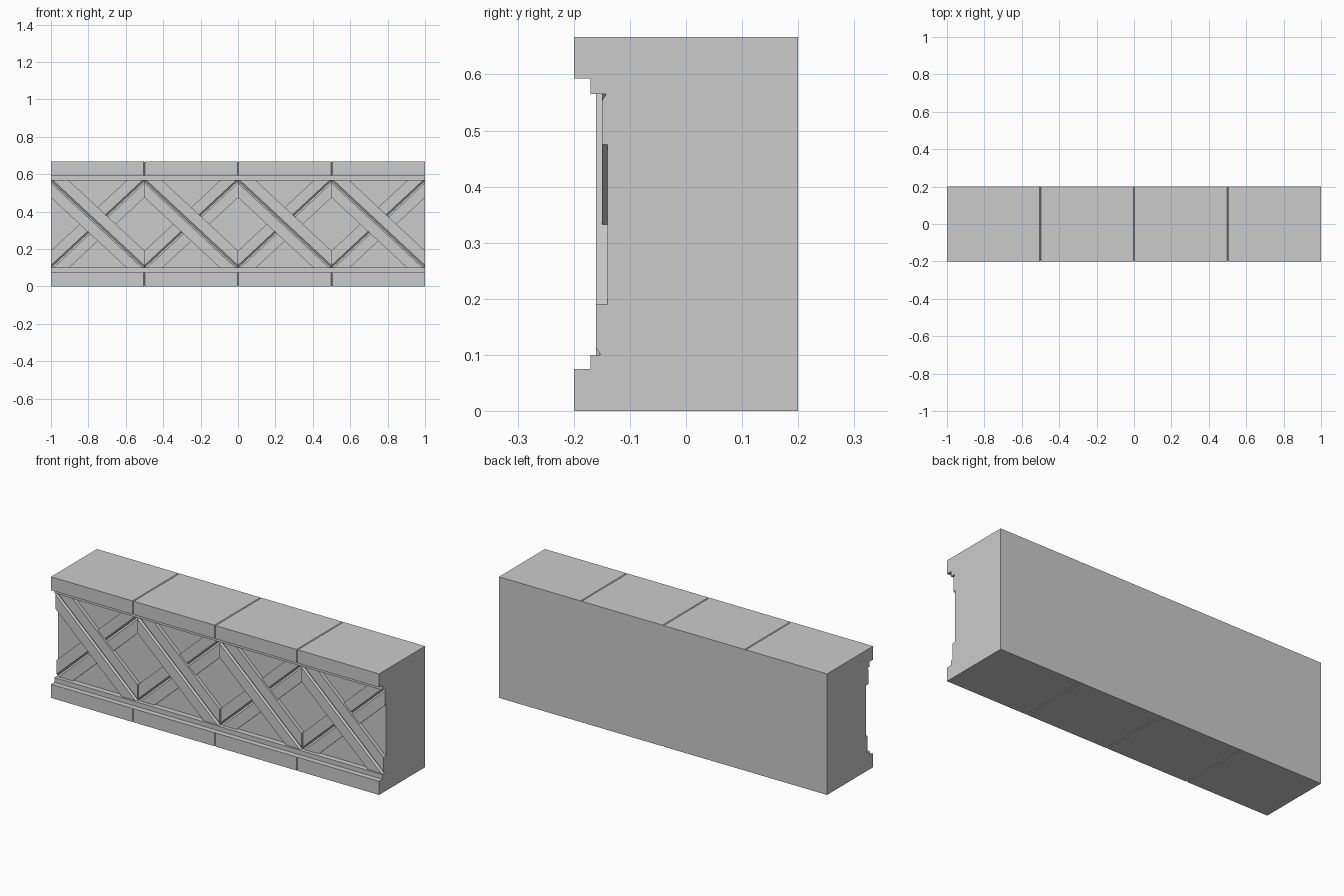
import bpy, bmesh
from mathutils import Vector

if "Cube" in bpy.data.objects:
    bpy.data.objects.remove(bpy.data.objects["Cube"])

CELL, H = 0.5, 0.667
Z0, Z1 = 0.10, 0.565          # lattice band bottom and top
PANEL_Y = -0.14


def finish(bm, name):
    bmesh.ops.recalc_face_normals(bm, faces=bm.faces)
    mesh = bpy.data.meshes.new(name)
    bm.to_mesh(mesh)
    bm.free()
    obj = bpy.data.objects.new(name, mesh)
    bpy.context.collection.objects.link(obj)
    return obj


def prism(points, direction):
    """Face through points, extruded along direction."""
    bm = bmesh.new()
    face = bm.faces.new([bm.verts.new(p) for p in points])
    ext = bmesh.ops.extrude_face_region(bm, geom=[face], use_keep_orig=True)
    verts = [g for g in ext['geom'] if isinstance(g, bmesh.types.BMVert)]
    bmesh.ops.translate(bm, verts=verts, vec=direction)
    bmesh.ops.recalc_face_normals(bm, faces=bm.faces)
    return bm


# Stone block: stepped rails at top and bottom, recessed panel between
PROFILE = [(0.2, 0), (-0.2, 0), (-0.2, 0.075), (-0.17, 0.075), (-0.17, Z0),
           (PANEL_Y, Z0), (PANEL_Y, Z1), (-0.17, Z1), (-0.17, 0.593),
           (-0.2, 0.593), (-0.2, H), (0.2, H)]


def block(x0, name):
    bm = prism([(x0, y, z) for y, z in PROFILE], Vector((CELL, 0, 0)))
    # Small chamfers make the seams between neighbouring blocks
    seams = []
    for e in bm.edges:
        a, b = e.verts[0].co, e.verts[1].co
        mid = (a + b) / 2
        if abs(a.x - b.x) < 1e-5 and abs(mid.x) < 0.99:
            if mid.z < 0.001 or mid.z > H - 0.001 or mid.y < -0.199:
                seams.append(e)
    bmesh.ops.bevel(bm, geom=seams, offset=0.004, offset_type='OFFSET',
                    segments=1, profile=0.5, affect='EDGES')
    finish(bm, name)


# Lattice strap: grooved diagonal bar trimmed to its cell
def strap(x0, rising, front_y, name):
    x1 = x0 + CELL
    za, zb = (Z0, Z1) if rising else (Z1, Z0)
    a, b = Vector((x0, 0, za)), Vector((x1, 0, zb))
    along = (b - a).normalized()
    across = Vector((-along.z, 0, along.x))
    w, g, d = 0.066, 0.009, 0.008
    section = [(-w, PANEL_Y + 0.01), (-w, front_y), (-g, front_y),
               (0, front_y + d), (g, front_y), (w, front_y),
               (w, PANEL_Y + 0.01)]
    start = a - along * 0.2
    pts = [start + across * s + Vector((0, y, 0)) for s, y in section]
    bm = prism(pts, b - a + along * 0.4)
    for co, no in (((x0, 0, 0), (-1, 0, 0)), ((x1, 0, 0), (1, 0, 0)),
                   ((0, 0, Z0), (0, 0, -1)), ((0, 0, Z1), (0, 0, 1))):
        bmesh.ops.bisect_plane(bm, geom=bm.verts[:] + bm.edges[:] + bm.faces[:],
                               plane_co=co, plane_no=no, clear_outer=True)
        bmesh.ops.holes_fill(bm, edges=[e for e in bm.edges if e.is_boundary])
    finish(bm, name)


for i in range(4):
    x = -1 + i * CELL
    block(x, f"stone_block_{i + 1}")
    strap(x, True, -0.15, f"under_strap_{i + 1}")
    strap(x, False, -0.16, f"over_strap_{i + 1}")
